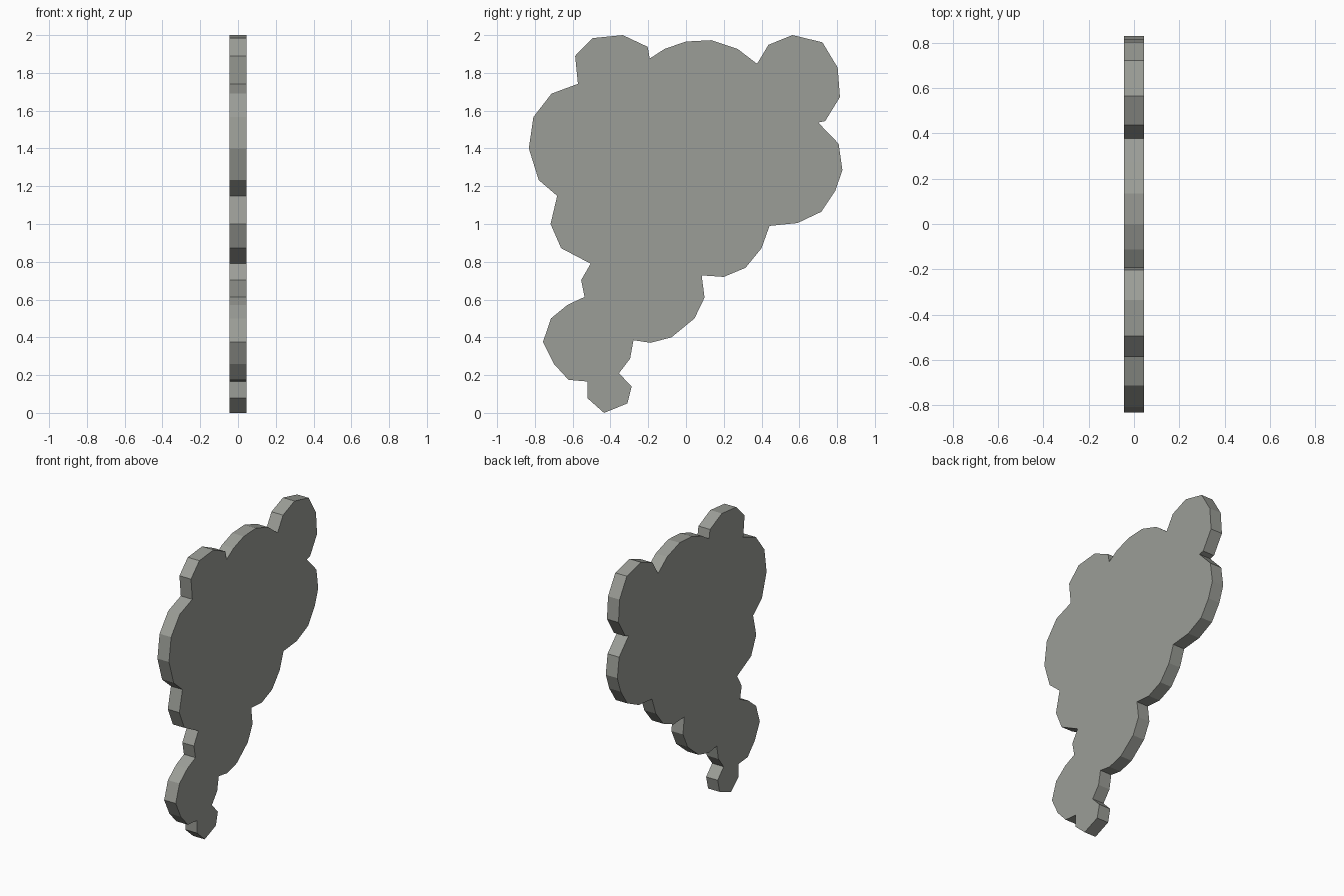
import bpy, bmesh

HALF = 0.045  # half thickness of the slab

# Lobed outline seen from the right (y, z), counter-clockwise from the lowest tip
OUTLINE = [
    # foot and lower right lobes
    (-.434, 0), (-.31, .05), (-.288, .14), (-.355, .21), (-.296, .287), (-.278, .385),
    (-.188, .371), (-.077, .40), (.045, .50), (.098, .61), (.083, .728),
    (.20, .72), (.315, .768), (.40, .872), (.442, .99),
    # right lobes
    (.59, 1.005), (.717, 1.065), (.79, 1.175), (.828, 1.285), (.808, 1.425), (.70, 1.537),
    (.737, 1.545), (.815, 1.672), (.803, 1.828), (.722, 1.962),
    # top lobes
    (.564, 2), (.437, 1.949), (.376, 1.848), (.273, 1.927), (.135, 1.973), (0, 1.966),
    (-.113, 1.927), (-.192, 1.876), (-.203, 1.938), (-.335, 2), (-.494, 1.984), (-.587, 1.89),
    # left lobes
    (-.572, 1.742), (-.712, 1.69), (-.808, 1.566), (-.832, 1.40), (-.78, 1.233), (-.682, 1.149),
    (-.717, 1), (-.661, .872), (-.505, .79), (-.555, .703), (-.537, .614),
    # lower left lobe
    (-.627, .572), (-.715, .50), (-.757, .376), (-.70, .26), (-.622, .175), (-.522, .166), (-.522, .078),
]

stone = bpy.data.materials.new("warm grey")
stone.diffuse_color = (0.33, 0.34, 0.31, 1)

# Flat slab: one outline face extruded along x
bm = bmesh.new()
face = bm.faces.new([bm.verts.new((-HALF, y, z)) for y, z in OUTLINE])
front = bmesh.ops.extrude_face_region(bm, geom=[face], use_keep_orig=True)
bmesh.ops.translate(bm, vec=(2 * HALF, 0, 0),
                    verts=[v for v in front["geom"] if isinstance(v, bmesh.types.BMVert)])
bmesh.ops.recalc_face_normals(bm, faces=bm.faces)
mesh = bpy.data.meshes.new("lobed_slab")
bm.to_mesh(mesh)
bm.free()
mesh.materials.append(stone)
bpy.context.collection.objects.link(bpy.data.objects.new("lobed_slab", mesh))
